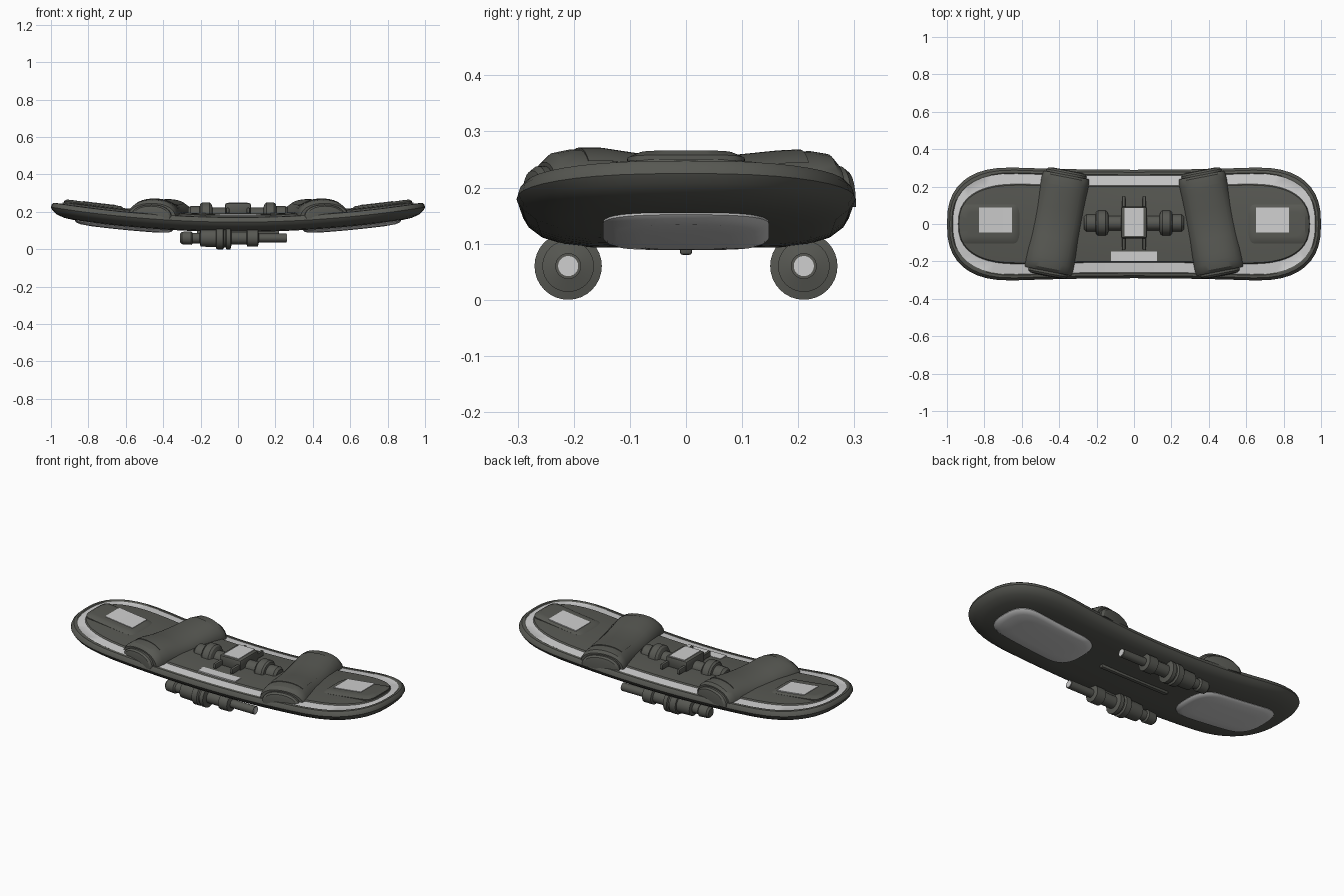
import bpy, bmesh, math
from math import sin, cos, pi

if "Cube" in bpy.data.objects:
    bpy.data.objects.remove(bpy.data.objects["Cube"])


def material(name, rgb):
    m = bpy.data.materials.new(name)
    m.diffuse_color = (*rgb, 1)
    m.use_nodes = True
    m.node_tree.nodes["Principled BSDF"].inputs["Base Color"].default_value = m.diffuse_color
    return m


DARK = material("charcoal", (0.095, 0.097, 0.085))
LIGHT = material("light grey", (0.62, 0.62, 0.62))


def finish(name, bm, mats):
    bmesh.ops.recalc_face_normals(bm, faces=bm.faces)
    for f in bm.faces:
        f.smooth = True
    for e in bm.edges:
        e.smooth = e.calc_face_angle(0) < math.radians(32)
    me = bpy.data.meshes.new(name)
    bm.to_mesh(me)
    bm.free()
    for m in mats:
        me.materials.append(m)
    ob = bpy.data.objects.new(name, me)
    bpy.context.collection.objects.link(ob)
    return ob


def rocker(x):
    # height of the board's edge line, curling up toward the tips
    return 0.145 + 0.08 * x * x


def outline(hx, hy, cap, n, waist=0.0, steps=10, mid=8):
    # closed loop symmetric in x and y, starting at +x on the axis
    q = []
    for i in range(steps + 1):
        a = pi / 2 * i / steps
        q.append((hx - cap + cap * max(cos(a), 0) ** (2 / n), hy * sin(a) ** (2 / n)))
    s = hx - cap
    for i in range(1, mid + 1):
        x = s * (1 - i / mid)
        q.append((x, hy - waist * (1 - (x / s) ** 2)))
    half = q + [(-x, y) for x, y in q[-2::-1]]
    return half + [(x, -y) for x, y in half[-2:0:-1]]


def close_loop(bm, vs):
    # bridge the two halves of a symmetric loop so the cap follows the rocker
    n = len(vs)
    for i in range(n // 2):
        ring = [vs[i], vs[i + 1], vs[(n - i - 1) % n], vs[(n - i) % n]]
        bm.faces.new(list(dict.fromkeys(ring)))


def shell(name, loop, rings, mats, cx=0, cy=0, light_band=None):
    # stack of inset loops (dx, dy, dz) laid over the rocker curve
    hx, hy = max(p[0] for p in loop), max(p[1] for p in loop)
    bm = bmesh.new()
    rows = []
    for dx, dy, dz in rings:
        row = []
        for x, y in loop:
            X = cx + x * (1 - dx / hx)
            row.append(bm.verts.new((X, cy + y * (1 - dy / hy), rocker(X) + dz)))
        rows.append(row)
    n = len(loop)
    for k in range(len(rows) - 1):
        for i in range(n):
            j = (i + 1) % n
            f = bm.faces.new((rows[k][i], rows[k][j], rows[k + 1][j], rows[k + 1][i]))
            f.material_index = int(k == light_band)
    close_loop(bm, rows[0])
    close_loop(bm, rows[-1])
    return finish(name, bm, mats)


def lathe(name, profile, y, z, mat, sides=32, sx=1):
    # turned part along the x axis, profile of (x, radius)
    bm = bmesh.new()
    rows = [[bm.verts.new((sx * x, y + r * cos(2 * pi * i / sides), z + r * sin(2 * pi * i / sides)))
             for i in range(sides)] for x, r in profile]
    for a, b in zip(rows, rows[1:]):
        for i in range(sides):
            j = (i + 1) % sides
            bm.faces.new((a[i], a[j], b[j], b[i]))
    bm.faces.new(rows[0])
    bm.faces.new(rows[-1])
    return finish(name, bm, [mat])


def block(name, c, size, mat, bevel=0.0):
    bm = bmesh.new()
    bmesh.ops.create_cube(bm, size=1)
    for v in bm.verts:
        v.co = [c[i] + v.co[i] * size[i] for i in range(3)]
    if bevel:
        bmesh.ops.bevel(bm, geom=bm.edges[:], offset=bevel, segments=2, affect='EDGES', profile=0.5)
    return finish(name, bm, [mat])


def arch(name, sections, sx, a0=0, a1=180, base=0.165, steps=18):
    # arched loft across the deck; sections of (along, half width, top height)
    t = math.radians(11)
    bm = bmesh.new()
    rows = []
    for l, w, top in sections:
        row = []
        for i in range(steps + 1):
            a = math.radians(a0 + (a1 - a0) * i / steps)
            c, s = cos(a), max(sin(a), 0)
            p = w * math.copysign(abs(c) ** 0.9, c)
            x = 0.412 - l * sin(t) + p * cos(t)
            y = 0.005 + l * cos(t) + p * sin(t)
            row.append(bm.verts.new((sx * x, y, base + (top - base) * s ** 0.85)))
        rows.append(row)
    for a, b in zip(rows, rows[1:]):
        for i in range(steps + 1):
            j = (i + 1) % (steps + 1)
            bm.faces.new((a[i], a[j], b[j], b[i]))
    bm.faces.new(rows[0])
    bm.faces.new(rows[-1])
    return finish(name, bm, [DARK])


# deck: rounded hull, rim, light inlaid band and crowned top
shell("deck", outline(1.0, 0.302, 0.35, 2.5, 0.012), [
    (0.25, 0.22, -0.052), (0.14, 0.13, -0.052), (0.07, 0.075, -0.046), (0.03, 0.035, -0.034),
    (0.008, 0.01, -0.016), (0, 0, 0), (0.004, 0.004, 0.014), (0.014, 0.014, 0.025),
    (0.026, 0.028, 0.027), (0.031, 0.033, 0.024), (0.06, 0.088, 0.029), (0.064, 0.094, 0.036),
    (0.1, 0.15, 0.041), (0.18, 0.22, 0.045)], [DARK, LIGHT], light_band=9)

for s, side in ((1, "right"), (-1, "left")):
    # underside glide pad, raised tail plate and its light patch
    shell(side + "_under_pad", outline(0.262, 0.148, 0.14, 2.8), [
        (0, 0, -0.035), (0, 0, -0.054), (0.008, 0.008, -0.062), (0.03, 0.025, -0.068),
        (0.09, 0.07, -0.071)], [LIGHT], cx=s * 0.61)
    shell(side + "_raised_plate", outline(0.16, 0.105, 0.06, 4), [
        (0, 0, 0.035), (0, 0, 0.044), (0.015, 0.02, 0.054), (0.04, 0.04, 0.055)],
        [DARK], cx=s * 0.77)
    shell(side + "_patch", outline(0.089, 0.067, 0.02, 40), [
        (0, 0, 0.051), (0, 0, 0.058)], [LIGHT], cx=s * 0.74, cy=0.021)

    # foot strap: saddle-shaped arch, stepped end caps, top panel
    arch(side + "_strap", [(-0.262, 0.13, 0.245), (-0.245, 0.134, 0.262), (-0.215, 0.135, 0.268),
                           (-0.16, 0.135, 0.267), (-0.08, 0.133, 0.255), (0, 0.132, 0.251),
                           (0.08, 0.131, 0.254), (0.16, 0.13, 0.262), (0.22, 0.13, 0.265),
                           (0.25, 0.128, 0.26), (0.262, 0.124, 0.245)], s)
    arch(side + "_strap_panel", [(-0.2, 0.135, 0.271), (-0.16, 0.137, 0.271), (-0.08, 0.136, 0.259),
                                 (0, 0.135, 0.255), (0.08, 0.134, 0.258), (0.16, 0.133, 0.266),
                                 (0.2, 0.132, 0.268)], s, 48, 132)
    for d, end in ((-1, "front"), (1, "back")):
        arch(side + "_strap_%s_cap" % end, [(d * 0.24, 0.11, 0.238), (d * 0.274, 0.11, 0.238),
                                            (d * 0.284, 0.1, 0.23), (d * 0.288, 0.08, 0.215)], s)

    # turned arm of the centre unit
    lathe(side + "_centre_arm", [(0.05, 0.04), (0.135, 0.04), (0.142, 0.06), (0.152, 0.068),
                                 (0.192, 0.068), (0.202, 0.06), (0.205, 0.048), (0.255, 0.048),
                                 (0.268, 0.036)], 0.005, 0.182, DARK, sx=s)
    # rail under the centre unit
    block(side + "_centre_rail", (s * 0.055, 0.005, 0.207), (0.018, 0.29, 0.03), DARK, 0.005)

# centre unit with light screen
block("centre_unit", (0, 0.008, 0.215), (0.14, 0.17, 0.064), DARK, 0.012)
block("centre_screen", (0, 0.01, 0.2475), (0.1, 0.15, 0.006), LIGHT)

# light strip at the front of the deck
shell("front_strip", outline(0.122, 0.027, 0.02, 40), [(0, 0, 0.034), (0, 0, 0.043)], [LIGHT], cy=-0.173)

# turned thrusters under both edges, with light end discs
for y, side in ((-0.21, "front"), (0.21, "back")):
    lathe(side + "_thruster", [
        (-0.31, 0.024), (-0.3, 0.033), (-0.25, 0.036), (-0.242, 0.028), (-0.205, 0.028),
        (-0.2, 0.046), (-0.118, 0.048), (-0.116, 0.056), (-0.11, 0.06), (-0.08, 0.06),
        (-0.074, 0.05), (-0.066, 0.05), (-0.062, 0.06), (-0.04, 0.06), (-0.034, 0.034),
        (0.045, 0.034), (0.05, 0.046), (0.106, 0.046), (0.112, 0.023), (0.26, 0.023)],
        y, 0.06, DARK)
    lathe(side + "_thruster_disc", [(0.255, 0.018), (0.262, 0.018)], y, 0.06, LIGHT, 24)
    # bracket holding the thruster to the hull
    block(side + "_thruster_bracket", (-0.03, y * 0.97, 0.105), (0.2, 0.03, 0.04), DARK, 0.006)

# slim keel bar on the underside
block("keel_bar", (0, 0, 0.09), (0.44, 0.022, 0.02), DARK, 0.005)
